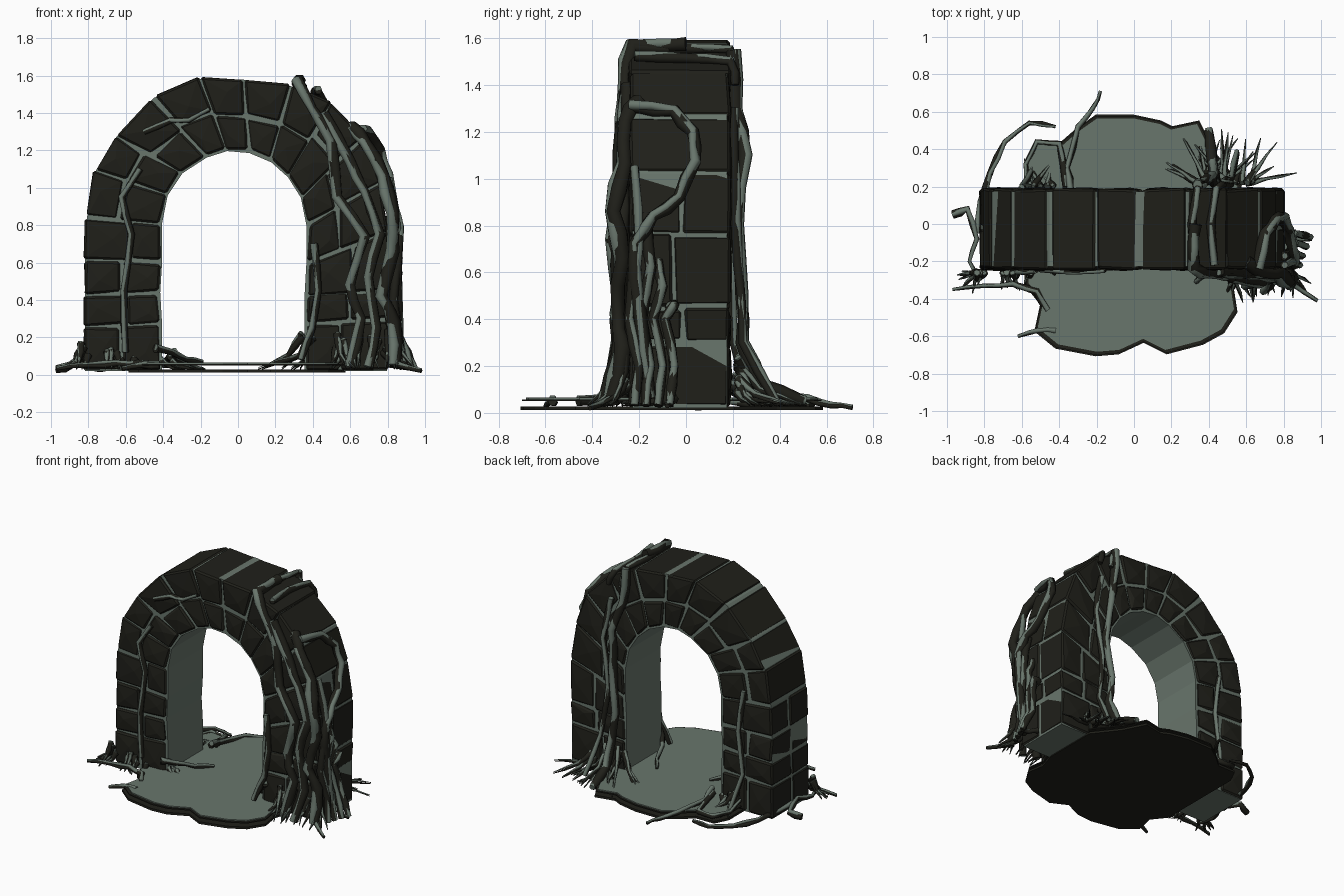
import bpy, bmesh, random, math
from mathutils import Vector

if "Cube" in bpy.data.objects:
    bpy.data.objects.remove(bpy.data.objects["Cube"])

random.seed(7)

def mat(name, c):
    m = bpy.data.materials.new(name)
    m.diffuse_color = (*c, 1)
    m.use_nodes = True
    m.node_tree.nodes["Principled BSDF"].inputs["Base Color"].default_value = m.diffuse_color
    return m

DARK = mat("dark_stone", (0.014, 0.014, 0.010))
LIGHT = mat("pale_moss_stone", (0.14, 0.18, 0.15))

def link(name, me, m):
    ob = bpy.data.objects.new(name, me)
    me.materials.clear()
    me.materials.append(m)
    bpy.context.collection.objects.link(ob)
    return ob

def finish(bm, name, m):
    bmesh.ops.recalc_face_normals(bm, faces=bm.faces)
    me = bpy.data.meshes.new(name)
    bm.to_mesh(me)
    bm.free()
    return link(name, me, m)

def prism(bm, quad, y0, y1, jit=0.0):
    """Quad in xz, extended along y, with jittered corners."""
    r = lambda: random.uniform(-jit, jit)
    a = [bm.verts.new((x + r(), y0 + r(), z + r())) for x, z in quad]
    b = [bm.verts.new((v.co.x + r() * .6, y1 + r(), v.co.z + r() * .6)) for v in a]
    n = len(quad)
    bm.faces.new(a)
    bm.faces.new(b[::-1])
    for i in range(n):
        bm.faces.new((a[i], b[i], b[(i + 1) % n], a[(i + 1) % n]))

# Joint lines of the arch: outer x, z then inner x, z
J = [(-.83, .02, -.41, .02), (-.83, .26, -.41, .27), (-.83, .43, -.42, .44),
     (-.83, .62, -.41, .60), (-.82, .84, -.41, .81), (-.77, 1.10, -.38, .96),
     (-.66, 1.28, -.30, 1.08), (-.46, 1.49, -.17, 1.165), (-.21, 1.595, -.06, 1.20),
     (.03, 1.59, .06, 1.19), (.29, 1.555, .18, 1.14), (.50, 1.46, .27, 1.06),
     (.68, 1.28, .34, .95), (.77, 1.03, .37, .80), (.81, .77, .37, .60),
     (.81, .45, .36, .42), (.81, .30, .36, .27), (.81, .02, .36, .02)]

def at(j, f):
    return Vector((j[0] + (j[2] - j[0]) * f, j[1] + (j[3] - j[1]) * f))

def shrink(q, d):
    c = sum(q, Vector((0, 0))) / len(q)
    return [p + (c - p).normalized() * d for p in q]

# Stone blocks: outer and inner rings, the pillar outers split in depth
bm = bmesh.new()
for i, (p, q) in enumerate(zip(J, J[1:])):
    pillar = i < 4 or i > 12
    s = .52 + random.uniform(-.09, .09)
    for f0, f1 in ((0, s), (s, 1)):
        quad = shrink([at(p, f0), at(q, f0), at(q, f1), at(p, f1)], .010)
        if pillar and f0 == 0:
            c = -.03 + random.uniform(-.03, .03)
            prism(bm, quad, -.24, c - .005, .007)
            prism(bm, quad, c + .005, .185, .007)
        else:
            prism(bm, quad, -.24, .185, .008)
bmesh.ops.bevel(bm, geom=bm.edges[:], offset=.011, segments=1, affect='EDGES')
# chipped faces on the front and back
bm.normal_update()
big = [f for f in bm.faces if abs(f.normal.y) > .9 and f.calc_area() > .008]
for v in bmesh.ops.poke(bm, faces=big)['verts']:
    v.co += Vector((random.uniform(-.04, .04), math.copysign(.010, v.co.y), random.uniform(-.03, .03)))
finish(bm, "arch_stone_blocks", DARK)

# Pale mortar core, showing in the joints and under the arch
bm = bmesh.new()
for p, q in zip(J, J[1:]):
    prism(bm, [at(p, .03), at(q, .03), at(q, 1.01), at(p, 1.01)], -.228, .175)
finish(bm, "arch_mortar_core", LIGHT)

def sheet(name, pts, z0, z1, m, scale=1.0):
    bm = bmesh.new()
    f = bm.faces.new([bm.verts.new((x * scale, y * scale, z0)) for x, y in pts])
    g = bmesh.ops.extrude_face_region(bm, geom=[f])['geom']
    for v in g:
        if isinstance(v, bmesh.types.BMVert):
            v.co.z = z1
    return finish(bm, name, m)

# Ground slab: dark bottom sheet and pale top sheet
ground = [(-.57, -.32), (-.49, -.42), (-.52, -.56), (-.41, -.65), (-.20, -.69), (-.08, -.68),
          (.05, -.62), (.17, -.68), (.36, -.63), (.47, -.57), (.54, -.46), (.52, -.33),
          (.56, -.2), (.56, .2), (.42, .38), (.34, .54), (.20, .51), (.14, .54), (.0, .57),
          (-.20, .57), (-.30, .50), (-.38, .43), (-.52, .43), (-.57, .33), (-.57, .15)]
sheet("ground_underside", ground, .012, .028, DARK, 1.025)
sheet("ground_edge", ground, .050, .058, DARK, 1.015)
sheet("ground_top", ground, .056, .066, LIGHT, .99)

def tube(name, pts, r, m, taper=.25, wob=0.0):
    """Faceted root along a path, tapering to its end."""
    cu = bpy.data.curves.new(name, 'CURVE')
    cu.dimensions = '3D'
    cu.bevel_depth = r
    cu.bevel_resolution = 1
    cu.use_fill_caps = True
    path = []
    for a, b in zip(pts, pts[1:]):
        a, b = Vector(a), Vector(b)
        path += [a, a.lerp(b, .5) + Vector([random.uniform(-wob, wob) for _ in range(3)])]
    path.append(Vector(pts[-1]))
    sp = cu.splines.new('POLY')
    sp.points.add(len(path) - 1)
    for i, p in enumerate(path):
        sp.points[i].co = (*p, 1)
        sp.points[i].radius = (1 - (1 - taper) * i / (len(path) - 1)) * random.uniform(.8, 1.15)
    tmp = bpy.data.objects.new(name, cu)
    bpy.context.collection.objects.link(tmp)
    dg = bpy.context.evaluated_depsgraph_get()
    me = bpy.data.meshes.new_from_object(tmp.evaluated_get(dg))
    bpy.data.objects.remove(tmp)
    return link(name, me, m)

def vine(name, pts, r, taper=.5, off=(0, 0, .4)):
    """Dark root with a thin pale strand on its lit side."""
    tube(name, pts, r, DARK, taper, r * .4)
    o = Vector(off) * r
    tube(name + "_pale", [Vector(p) + o for p in pts], r * .75, LIGHT, taper, r * .3)

F = (-.3, -.35, .1)
# Vines on the front of the right pillar
vine("front_vine_main", [(.33, .0, 1.575), (.32, -.23, 1.57), (.40, -.26, 1.42), (.50, -.27, 1.25), (.53, -.28, .95),
     (.68, -.31, .74), (.60, -.28, .48), (.66, -.29, .3), (.60, -.32, .04)], .032, .9, F)
vine("front_vine_outer", [(.60, -.2, 1.33), (.68, -.26, 1.24), (.78, -.26, 1.06), (.83, -.31, .86), (.83, -.27, .66),
     (.77, -.29, .42), (.83, -.27, .28), (.84, -.32, .05)], .036, 1, F)
vine("front_vine_mid", [(.46, -.25, 1.40), (.60, -.26, 1.14), (.68, -.27, .98), (.76, -.28, .75), (.70, -.29, .52),
     (.74, -.29, .25), (.70, -.35, .04)], .028, 1, F)
vine("front_vine_inner", [(.41, -.25, .7), (.43, -.26, .45), (.40, -.26, .25), (.34, -.3, .08)], .022, .8, F)
# Vines over the right side
vine("side_vine_loop", [(.66, -.24, 1.31), (.70, -.05, 1.29), (.76, .03, 1.2), (.80, .04, 1.07), (.83, -.03, .92),
     (.85, -.14, .84), (.86, -.22, .72), (.85, -.2, .45), (.86, -.15, .06)], .028, 1, (.3, 0, .2))
for k in range(4):
    y = -.22 + k * .05
    vine("side_vine", [(.80, y, 1.05 - k * .2), (.855, y + .02, .7 - k * .08), (.83, y - .02, .4),
         (.86, y + .02, .2), (.88 + .02 * k, y, .03)], .024, .9, (.3, 0, .2))
# Vines over the top and down the back
for dx in (0, .10):
    vine("top_vine", [(.33 + dx, -.22, 1.56 - dx * .4), (.31 + dx, 0, 1.555 - dx * .4), (.34 + dx, .19, 1.55 - dx * .5),
         (.38 + dx, .21, 1.40)], .022, .9)
vine("back_vine", [(.34, .2, 1.55), (.36, .21, 1.3), (.42, .25, 1.1), (.44, .215, .8), (.40, .235, .5),
     (.43, .24, .3), (.42, .32, .12), (.40, .5, .05)], .030, 1, (0, .4, .1))
vine("back_vine_thin", [(.46, .2, 1.3), (.52, .21, 1.0), (.47, .22, .65), (.52, .24, .3), (.55, .38, .05)],
     .022, .8, (0, .4, .1))
# Thin vines in the joints of the left pillar and over the arch
vine("left_vine", [(-.60, -.245, .12), (-.61, -.25, .45), (-.57, -.25, .75), (-.62, -.25, .95), (-.52, -.245, 1.1)],
     .020, .8, F)
vine("arch_vine", [(-.50, -.24, 1.30), (-.36, -.25, 1.36), (-.26, -.25, 1.36), (-.15, -.245, 1.42)], .018, .7, F)
vine("left_back_vine", [(-.6, .19, .9), (-.56, .195, .6), (-.6, .2, .3), (-.55, .28, .05)], .018, .9, (0, .4, .1))

# Long ground roots
G = {"root_back_loop": [(-.84, -.05, .06), (-.82, .12, .05), (-.77, .27, .035), (-.69, .44, .035), (-.56, .54, .035), (-.42, .52, .03)],
     "root_left_side": [(-.97, .05, .03), (-.89, .08, .05), (-.84, -.08, .08), (-.88, -.2, .06), (-.84, -.31, .05)],
     "root_front_left": [(-.46, -.46, .05), (-.52, -.36, .06), (-.65, -.32, .06), (-.80, -.33, .05), (-.97, -.35, .03)],
     "root_front_tip": [(-.42, -.57, .05), (-.52, -.57, .05), (-.62, -.60, .03)],
     "root_back_lobe": [(-.36, .2, .1), (-.40, .43, .06), (-.52, .44, .06), (-.58, .32, .06), (-.58, .2, .1)],
     "root_back_long": [(-.34, .18, .12), (-.36, .3, .08), (-.30, .52, .06), (-.22, .62, .03), (-.18, .71, .02)],
     "root_inner_left": [(-.44, -.26, .14), (-.36, -.2, .12), (-.28, -.1, .08), (-.19, .0, .065)],
     "root_inner_right": [(.40, -.26, .2), (.33, -.2, .1), (.27, -.05, .08), (.2, .05, .065)],
     "root_right_tip": [(.78, -.24, .12), (.86, -.33, .05), (.98, -.41, .02)],
     "root_right_twig": [(.82, -.05, .06), (.88, -.08, .04), (.95, -.08, .03)]}
for n, p in G.items():
    vine(n, p, .022, .45)

# Flared root fringe round the pillar bases: start x, y, direction range, height, reach, count
fringe = [(-.84, -.26, 170, 260, .16, .12, 7), (-.62, -.26, 230, 310, .12, .12, 6),
          (.78, -.26, 250, 340, .22, .17, 9), (.58, -.27, 235, 300, .2, .16, 9),
          (.42, .22, 40, 160, .2, .34, 12), (.55, .22, 10, 90, .14, .28, 7),
          (-.5, .2, 50, 140, .14, .22, 6), (-.42, -.2, -40, 20, .10, .2, 4)]
for x, y, a0, a1, h, reach, n in fringe:
    for k in range(n):
        a = math.radians(a0 + (a1 - a0) * (k + random.random()) / n)
        d = Vector((math.cos(a), math.sin(a), 0))
        L = reach * random.uniform(.6, 1.0)
        s = Vector((x + random.uniform(-.08, .08), y, h * random.uniform(.6, 1.2)))
        s.x = max(-.84, min(.84, s.x))
        e = s + d * L
        e.z = .03
        mid = s + d * L * .35
        mid.z = s.z * .38 + .02
        vine("root_fringe", [s, mid, e], .021, .12)
